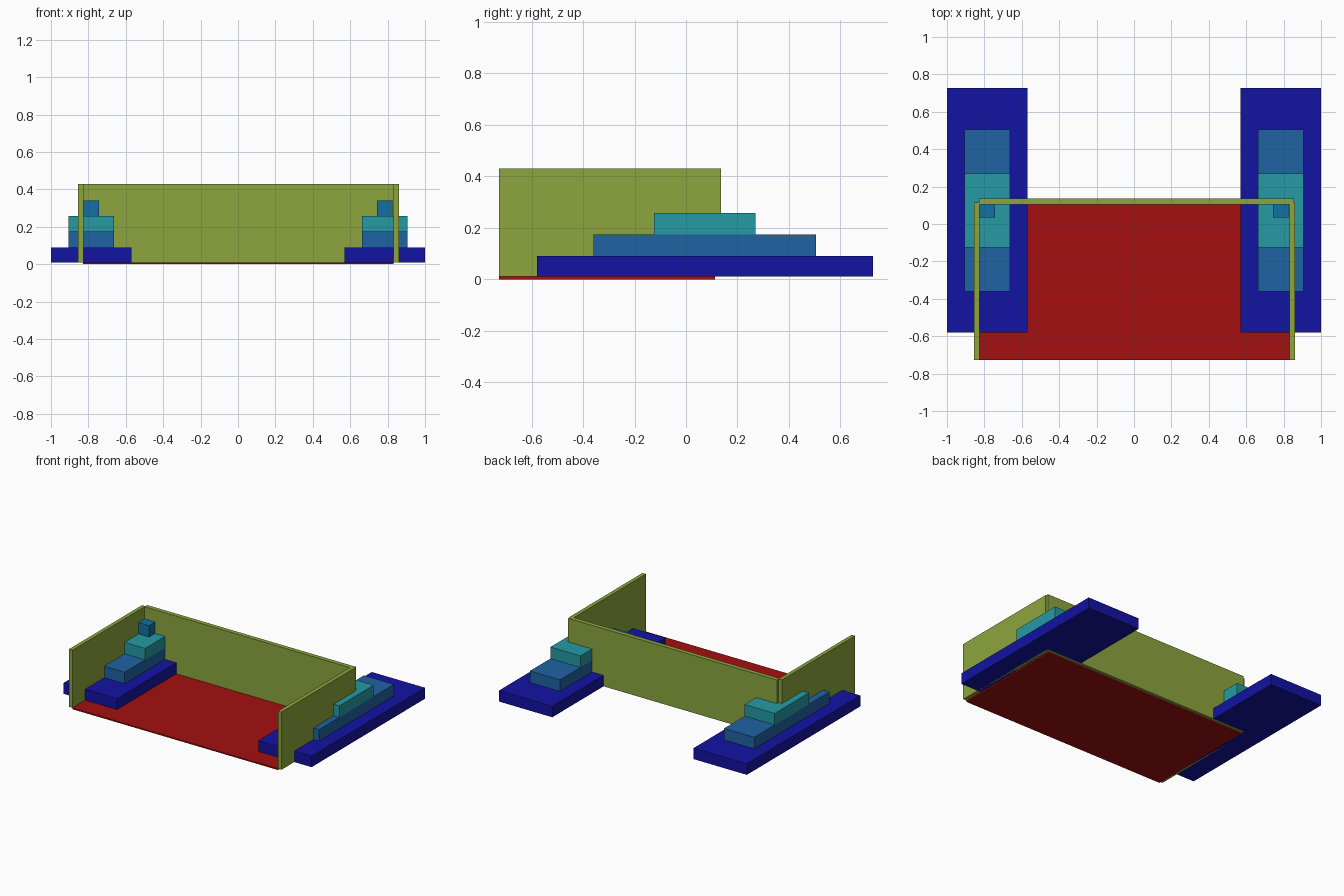
import bpy, bmesh

if "Cube" in bpy.data.objects:
    bpy.data.objects.remove(bpy.data.objects["Cube"])


def material(name, rgb):
    m = bpy.data.materials.new(name)
    m.diffuse_color = (*rgb, 1)
    m.use_nodes = True
    m.node_tree.nodes["Principled BSDF"].inputs["Base Color"].default_value = m.diffuse_color
    return m


def box(name, x, y, z, mat):
    mesh = bpy.data.meshes.new(name)
    bm = bmesh.new()
    bmesh.ops.create_cube(bm, size=1)
    for v in bm.verts:
        v.co = [r[0] if c < 0 else r[1] for c, r in zip(v.co, (x, y, z))]
    bm.to_mesh(mesh)
    bm.free()
    mesh.materials.append(mat)
    obj = bpy.data.objects.new(name, mesh)
    bpy.context.collection.objects.link(obj)


red = material("floor_red", (0.37, 0.005, 0.005))
olive = material("wall_olive", (0.266, 0.376, 0.047))
navy = material("navy", (0.0065, 0.0065, 0.37))
blue = material("blue", (0.014, 0.125, 0.37))
teal = material("teal", (0.018, 0.323, 0.37))
cap_blue = material("cap_blue", (0.0056, 0.165, 0.37))

# Floor and three walls
box("floor", (-0.828, 0.832), (-0.727, 0.113), (0, 0.01), red)
box("back_wall", (-0.828, 0.855), (0.104, 0.136), (0.01, 0.43), olive)
box("left_wall", (-0.855, -0.827), (-0.727, 0.115), (0.01, 0.43), olive)
box("right_wall", (0.831, 0.86), (-0.727, 0.115), (0.01, 0.43), olive)

# Stepped pyramid tiers: name, x range, y range, z range, material
tiers = [
    ("base_step", (0.57, 1.0), (-0.58, 0.727), (0.01, 0.09), navy),
    ("second_step", (0.662, 0.905), (-0.36, 0.506), (0.09, 0.174), blue),
    ("third_step", (0.662, 0.905), (-0.125, 0.27), (0.174, 0.258), teal),
    ("top_step", (0.742, 0.826), (0.035, 0.11), (0.258, 0.341), cap_blue),
]

# Step stacks on both sides
for side, s in (("left", -1), ("right", 1)):
    for name, x, y, z, mat in tiers:
        box(f"{side}_{name}", sorted(s * v for v in x), y, z, mat)
